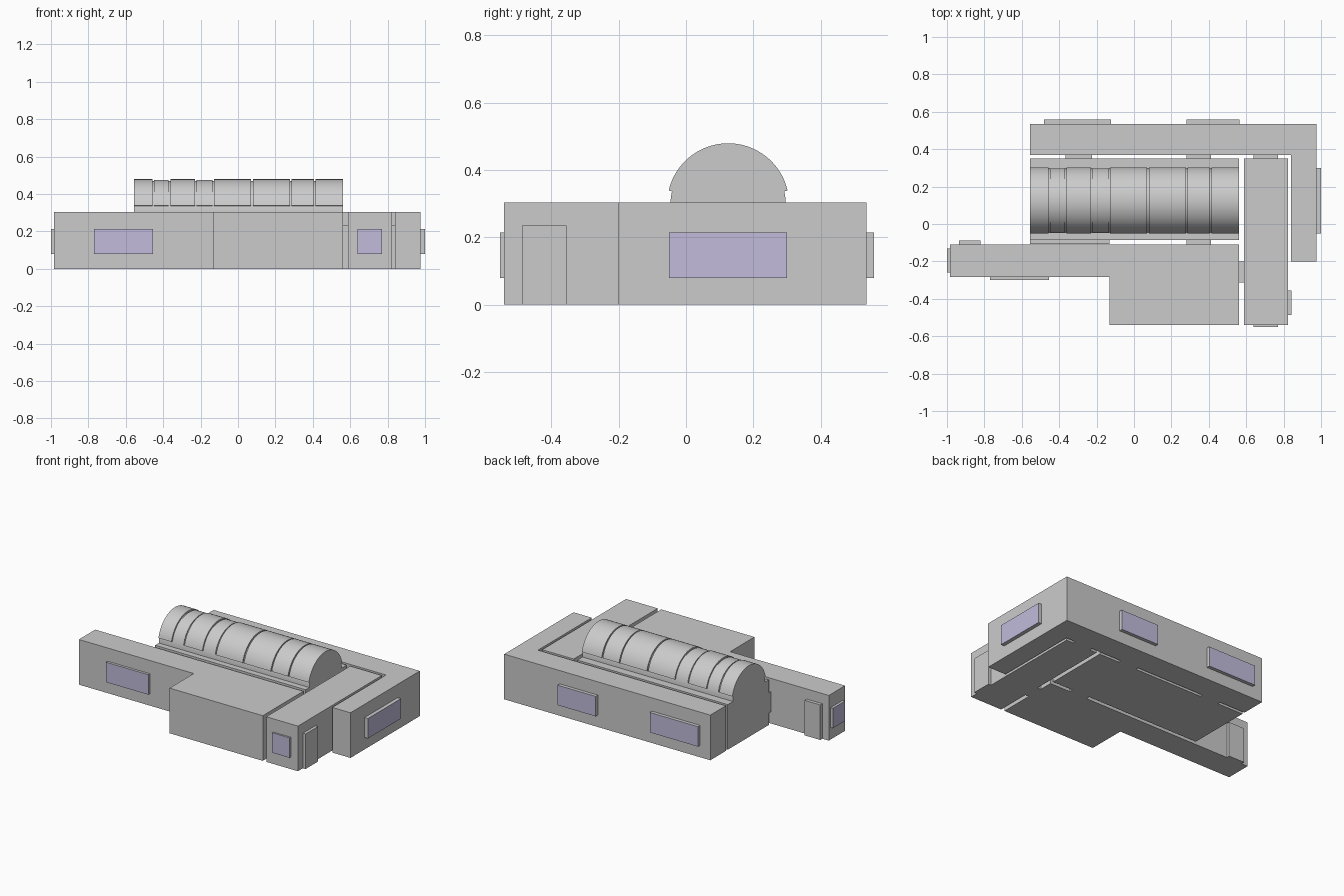
import bpy, bmesh, math
from mathutils import Vector

if "Cube" in bpy.data.objects:
    bpy.data.objects.remove(bpy.data.objects["Cube"])


def material(name, rgb):
    m = bpy.data.materials.new(name)
    m.diffuse_color = (*rgb, 1)
    m.use_nodes = True
    m.node_tree.nodes["Principled BSDF"].inputs["Base Color"].default_value = m.diffuse_color
    return m


GREY = material("wall_grey", (0.60, 0.60, 0.60))
GLASS = material("window_lilac", (0.54, 0.50, 0.71))


def prism(name, pts, offset, mats=(GREY,), glass_dir=None):
    """Extrude a closed planar outline by an offset vector."""
    bm = bmesh.new()
    face = bm.faces.new([bm.verts.new(p) for p in pts])
    ext = bmesh.ops.extrude_face_region(bm, geom=[face], use_keep_orig=True)
    verts = [v for v in ext["geom"] if isinstance(v, bmesh.types.BMVert)]
    bmesh.ops.translate(bm, verts=verts, vec=Vector(offset))
    bmesh.ops.recalc_face_normals(bm, faces=bm.faces)
    if glass_dir:
        for f in bm.faces:
            if f.normal.dot(Vector(glass_dir)) > 0.9:
                f.material_index = 1
    me = bpy.data.meshes.new(name)
    bm.to_mesh(me)
    bm.free()
    for m in mats:
        me.materials.append(m)
    ob = bpy.data.objects.new(name, me)
    bpy.context.collection.objects.link(ob)
    return ob


def box(name, x0, x1, y0, y1, z0, z1, **kw):
    pts = [(x0, y0, z0), (x1, y0, z0), (x1, y1, z0), (x0, y1, z0)]
    return prism(name, pts, (0, 0, z1 - z0), **kw)


def smooth(ob):
    bpy.ops.object.select_all(action="DESELECT")
    bpy.context.view_layer.objects.active = ob
    ob.select_set(True)
    bpy.ops.object.shade_smooth_by_angle(angle=math.radians(30))


# Flat-roofed wings
H = 0.303
wings = {
    "back_wing": [(-0.555, 0.37), (0.84, 0.37), (0.84, -0.2), (0.975, -0.2),
                  (0.975, 0.535), (-0.555, 0.535)],
    "right_wing": [(0.588, -0.54), (0.823, -0.54), (0.823, 0.35), (0.588, 0.35)],
    "front_wing": [(-0.983, -0.283), (-0.13, -0.283), (-0.13, -0.54),
                   (0.562, -0.54), (0.562, -0.11), (-0.983, -0.11)],
    "hall_base": [(-0.555, -0.085), (0.562, -0.085), (0.562, 0.35), (-0.555, 0.35)],
}
for name, outline in wings.items():
    prism(name, [(x, y, 0) for x, y in outline], (0, 0, H))

# Barrel vault over the hall
CY, CZ, R_IN, R_OUT = 0.125, 0.298, 0.171, 0.181


def arc(x, r, a0, a1, n=40):
    angles = [math.radians(a0 + (a1 - a0) * i / n) for i in range(n + 1)]
    return [(x, CY + r * math.cos(a), CZ + r * math.sin(a)) for a in angles]


smooth(prism("vault_core", arc(-0.555, R_IN, 0, 180), (1.117, 0, 0)))

# Roof shells separated by narrow grooves
shells = [(-0.555, -0.458), (-0.448, -0.371), (-0.362, -0.229), (-0.221, -0.136),
          (-0.127, 0.07), (0.08, 0.279), (0.286, 0.407), (0.415, 0.562)]
for i, (x0, x1) in enumerate(shells):
    r = R_OUT - (0.004 if i in (1, 3) else 0)
    outline = arc(x0, r, 13, 167) + arc(x0, R_IN - 0.002, 167, 13)
    smooth(prism(f"roof_shell_{i + 1}", outline, (x1 - x0, 0, 0)))

# Windows: grey reveals with a coloured outer face
windows = [
    ("front", -0.77, -0.455, -0.30, -0.28, (0, -1, 0)),
    ("front_right", 0.64, 0.77, -0.552, -0.538, (0, -1, 0)),
    ("left", -1.0, -0.98, -0.26, -0.13, (-1, 0, 0)),
    ("right", 0.97, 1.0, -0.05, 0.30, (1, 0, 0)),
    ("back_left", -0.48, -0.122, 0.53, 0.558, (0, 1, 0)),
    ("back_right", 0.28, 0.563, 0.53, 0.558, (0, 1, 0)),
    ("hall", -0.555, -0.13, -0.108, -0.083, (0, -1, 0)),
]
for name, x0, x1, y0, y1, d in windows:
    box(f"window_{name}", x0, x1, y0, y1, 0.08, 0.214, mats=(GREY, GLASS), glass_dir=d)

# Doors and door-height passages between the wings
doors = [
    ("door_right", 0.82, 0.843, -0.487, -0.355),
    ("door_left", -0.935, -0.82, -0.113, -0.088),
    ("passage_front", 0.28, 0.412, -0.112, -0.083),
    ("passage_back_left", -0.365, -0.225, 0.348, 0.372),
    ("passage_back_right", 0.28, 0.412, 0.348, 0.372),
    ("passage_right_back", 0.64, 0.77, 0.348, 0.372),
    ("passage_right_front", 0.56, 0.59, -0.312, -0.2),
]
for name, x0, x1, y0, y1 in doors:
    box(name, x0, x1, y0, y1, 0, 0.235)
